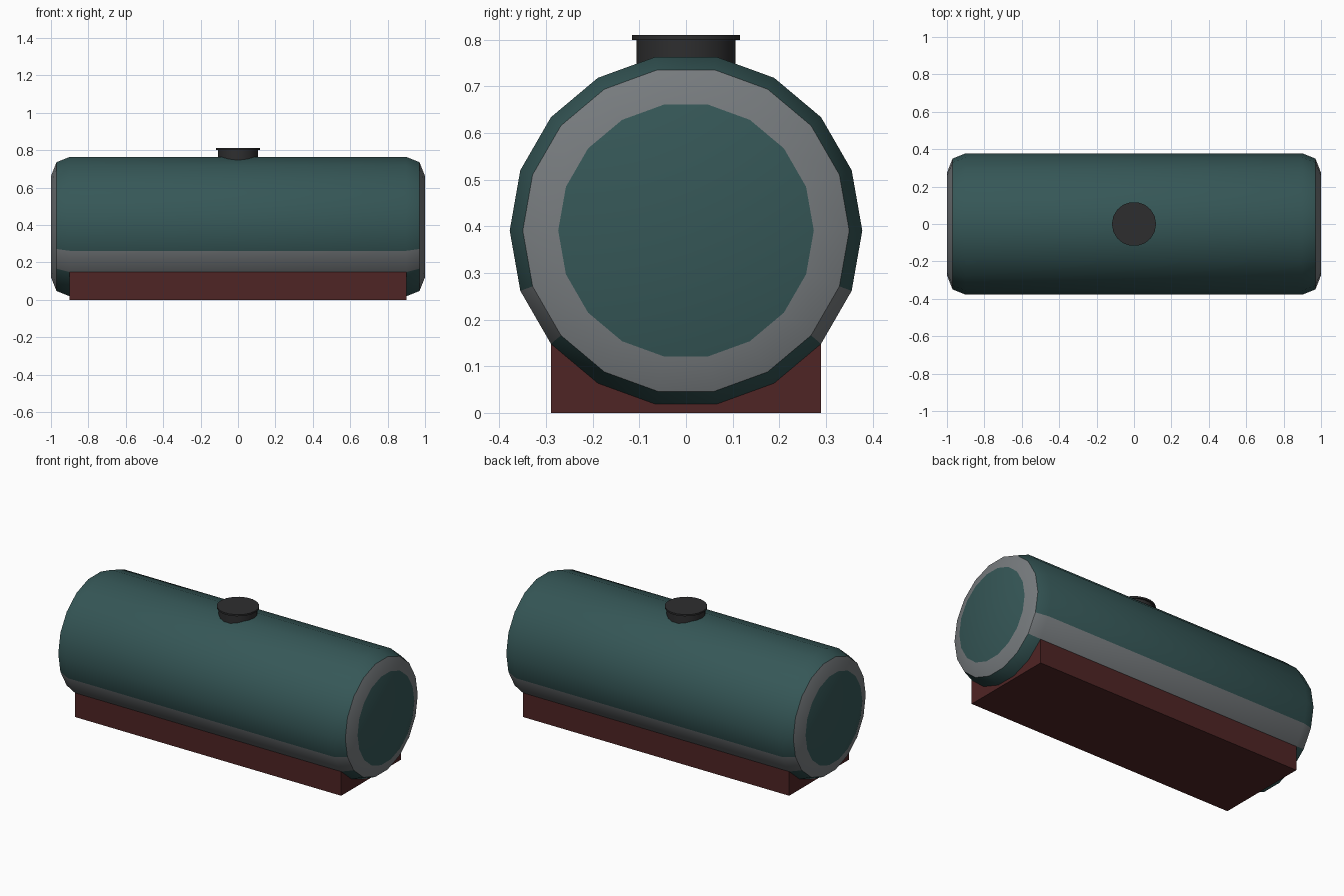
import bpy, bmesh, math

if "Cube" in bpy.data.objects:
    bpy.data.objects.remove(bpy.data.objects["Cube"])

def mat(name, rgb):
    m = bpy.data.materials.new(name)
    m.diffuse_color = (*rgb, 1)
    m.use_nodes = True
    m.node_tree.nodes["Principled BSDF"].inputs["Base Color"].default_value = m.diffuse_color
    return m

teal = mat("dark teal", (0.036, 0.095, 0.095))
grey = mat("grey", (0.185, 0.2, 0.21))
red = mat("dark red", (0.078, 0.018, 0.018))
black = mat("black", (0.027, 0.027, 0.028))

def finish(name, bm, mats, smooth=True):
    bmesh.ops.recalc_face_normals(bm, faces=bm.faces)
    me = bpy.data.meshes.new(name)
    bm.to_mesh(me)
    bm.free()
    ob = bpy.data.objects.new(name, me)
    bpy.context.collection.objects.link(ob)
    for m in mats:
        me.materials.append(m)
    if smooth:
        bpy.ops.object.select_all(action='DESELECT')
        ob.select_set(True)
        bpy.context.view_layer.objects.active = ob
        bpy.ops.object.shade_smooth_by_angle(angle=math.radians(32))
    return ob

def lathe(bm, profile, n, place):
    """Closed solid of revolution; profile holds (position on axis, radius)."""
    rings = [[bm.verts.new(place(t, r, 2 * math.pi * i / n)) for i in range(n)]
             for t, r in profile]
    for a, b in zip(rings, rings[1:]):
        for i in range(n):
            j = (i + 1) % n
            bm.faces.new((a[i], a[j], b[j], b[i]))
    bm.faces.new(rings[0])
    bm.faces.new(rings[-1])

# tank: 18-sided horizontal drum with stepped ends
ZC = 0.391
half = [(0.9, 0.378), (0.97, 0.35), (1.0, 0.274)]
profile = [(-x, r) for x, r in reversed(half)] + half
bm = bmesh.new()
lathe(bm, profile, 18,
      lambda t, r, a: (t, r * math.cos(a), ZC + r * math.sin(a)))
for f in bm.faces:
    c = f.calc_center_median()
    ang = math.degrees(math.atan2(c.z - ZC, abs(c.y)))
    end_ring = 0.97 < abs(c.x) < 0.999          # grey ring on each end
    side_band = abs(c.x) < 0.97 and -40 < ang < -20   # grey band low on each side
    f.material_index = 1 if end_ring or side_band else 0
finish("tank", bm, [teal, grey])

# base block
bm = bmesh.new()
bmesh.ops.create_cube(bm, size=1)
for v in bm.verts:
    v.co = (v.co.x * 1.8, v.co.y * 0.578, (v.co.z + 0.5) * 0.148)
finish("base", bm, [red], False)

# filler neck with lid
bm = bmesh.new()
lathe(bm, [(0.72, 0.108), (0.8, 0.108), (0.8, 0.118), (0.81, 0.118)], 18,
      lambda t, r, a: (r * math.cos(a), r * math.sin(a), t))
finish("filler_cap", bm, [black])
